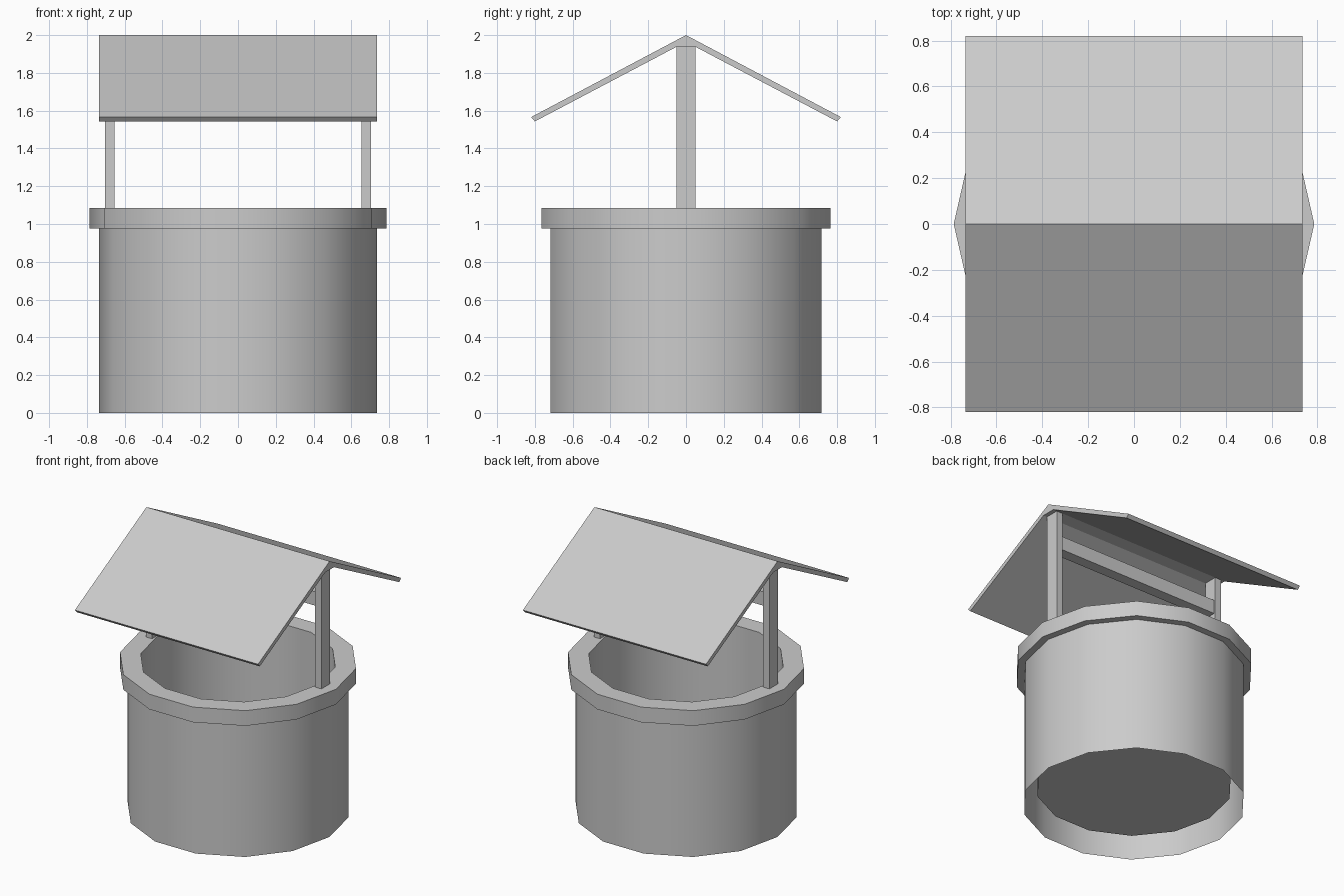
import bpy, bmesh
from math import pi, cos, sin

if "Cube" in bpy.data.objects:
    bpy.data.objects.remove(bpy.data.objects["Cube"])

SIDES = 14


def finish(name, bm, smooth=False):
    bmesh.ops.recalc_face_normals(bm, faces=bm.faces)
    me = bpy.data.meshes.new(name)
    bm.to_mesh(me)
    bm.free()
    ob = bpy.data.objects.new(name, me)
    bpy.context.collection.objects.link(ob)
    if smooth:
        bpy.ops.object.select_all(action='DESELECT')
        ob.select_set(True)
        bpy.context.view_layer.objects.active = ob
        bpy.ops.object.shade_smooth_by_angle(angle=pi / 6)
    return ob


def lathe(name, profile, closed=False, cap_end=False):
    """Turn (radius, z) points around the z axis."""
    bm = bmesh.new()
    rings = [[bm.verts.new((r * cos(2 * pi * i / SIDES), r * sin(2 * pi * i / SIDES), z))
              for i in range(SIDES)] for r, z in profile]
    pairs = list(zip(rings, rings[1:]))
    if closed:
        pairs.append((rings[-1], rings[0]))
    for a, b in pairs:
        for i in range(SIDES):
            j = (i + 1) % SIDES
            bm.faces.new((a[i], a[j], b[j], b[i]))
    if cap_end:
        bm.faces.new(rings[-1])
    return finish(name, bm, True)


def extrude_x(name, outline, x0, x1):
    """Extrude a (y, z) outline from x0 to x1."""
    bm = bmesh.new()
    face = bm.faces.new([bm.verts.new((x0, y, z)) for y, z in outline])
    res = bmesh.ops.extrude_face_region(bm, geom=[face])
    verts = [v for v in res['geom'] if isinstance(v, bmesh.types.BMVert)]
    bmesh.ops.translate(bm, verts=verts, vec=(x1 - x0, 0, 0))
    return finish(name, bm)


def rect(hy, z0, z1):
    return [(-hy, z0), (hy, z0), (hy, z1), (-hy, z1)]


# Well: one skin from the open foot, out around the rim, down to the raised floor
lathe("well_wall", [(0.735, 0), (0.735, 0.975), (0.786, 0.975), (0.786, 1.085),
                    (0.648, 1.085), (0.648, 0.13)], cap_end=True)

# Posts standing on the rim
for side, x in (("left", -0.68), ("right", 0.68)):
    extrude_x(side + "_post", rect(0.05, 1.085, 1.938), x - 0.025, x + 0.025)

# Crossbar between the posts
extrude_x("crossbar", rect(0.04, 1.67, 1.77), -0.655, 0.655)

# Gabled roof with a flat underside at the ridge
half = [(0.82, 1.566), (0.80, 1.543), (0.05, 1.938)]
extrude_x("roof", [(0, 2.0)] + half + [(-y, z) for y, z in reversed(half)], -0.735, 0.735)
